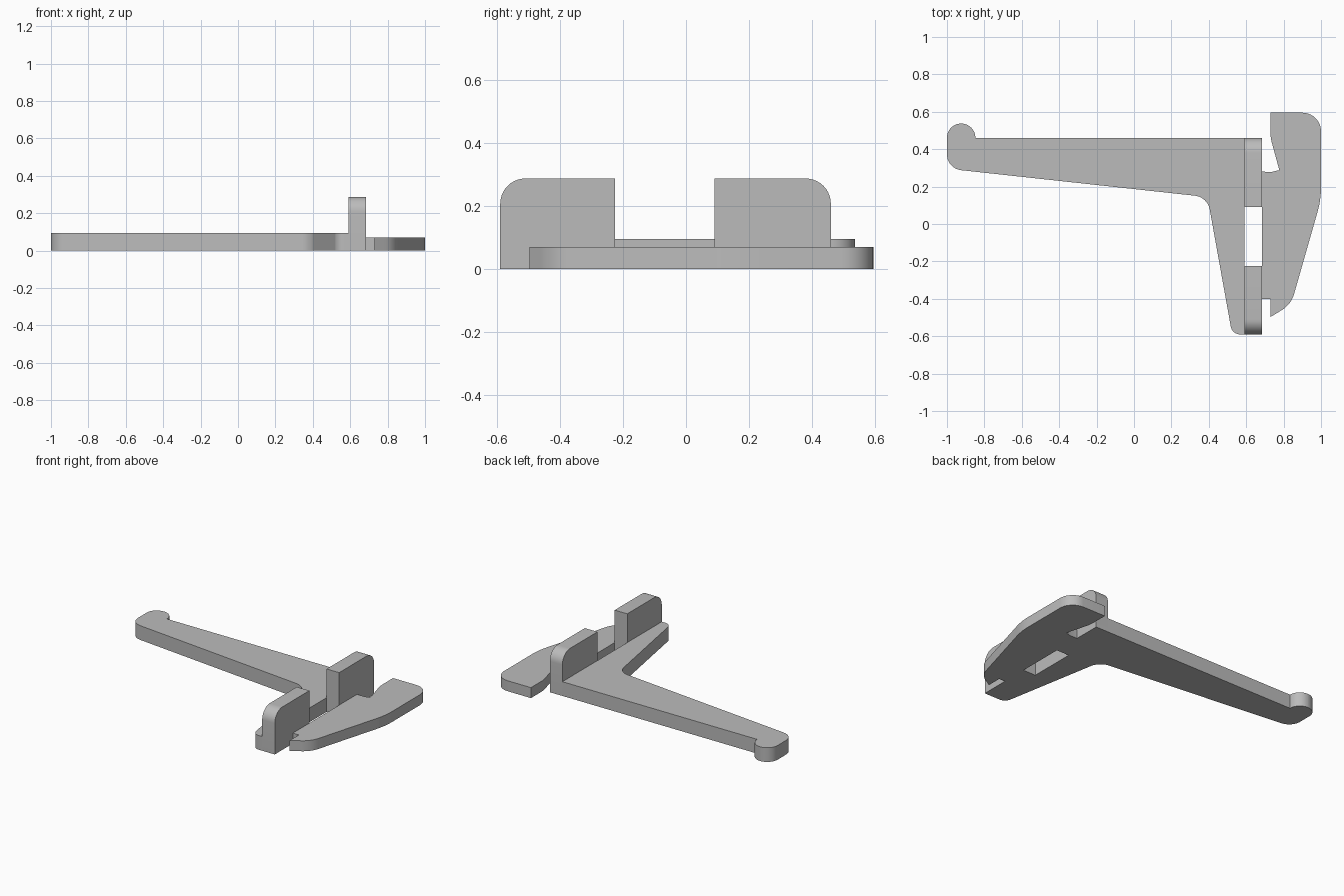
import bpy, bmesh, math
from mathutils import Vector

cube = bpy.data.objects.get("Cube")
if cube:
    bpy.data.objects.remove(cube, do_unlink=True)

grey = bpy.data.materials.new("plain grey")
grey.use_nodes = True
colour = (0.5, 0.5, 0.5, 1)
grey.diffuse_color = colour
grey.node_tree.nodes["Principled BSDF"].inputs["Base Color"].default_value = colour


def rounded(corners, steps=10):
    """Turn (u, v, radius) corners into an outline with filleted corners."""
    outline = []
    for i, (u, v, r) in enumerate(corners):
        p = Vector((u, v))
        if r == 0:
            outline.append(p)
            continue
        a = (Vector(corners[i - 1][:2]) - p).normalized()
        b = (Vector(corners[(i + 1) % len(corners)][:2]) - p).normalized()
        half = a.angle(b) / 2
        centre = p + (a + b).normalized() * r / math.sin(half)
        start = p + a * r / math.tan(half) - centre
        end = p + b * r / math.tan(half) - centre
        sweep = math.atan2(start.x * end.y - start.y * end.x, start.dot(end))
        for k in range(steps + 1):
            t = sweep * k / steps
            c, s = math.cos(t), math.sin(t)
            outline.append(centre + Vector((start.x * c - start.y * s,
                                            start.x * s + start.y * c)))
    return outline


def extruded(name, corners, place, depth):
    """Extrude a rounded outline; place maps (u, v) into 3D."""
    bm = bmesh.new()
    face = bm.faces.new([bm.verts.new(place(p)) for p in rounded(corners)])
    new = bmesh.ops.extrude_face_region(bm, geom=[face])["geom"]
    bmesh.ops.translate(bm, vec=depth,
                        verts=[g for g in new if isinstance(g, bmesh.types.BMVert)])
    bmesh.ops.recalc_face_normals(bm, faces=bm.faces)
    mesh = bpy.data.meshes.new(name)
    bm.to_mesh(mesh)
    bm.free()
    mesh.materials.append(grey)
    obj = bpy.data.objects.new(name, mesh)
    bpy.context.collection.objects.link(obj)
    bpy.ops.object.select_all(action='DESELECT')
    obj.select_set(True)
    bpy.context.view_layer.objects.active = obj
    bpy.ops.object.shade_smooth_by_angle(angle=math.radians(30))


def on_floor(p):
    return (p.x, p.y, 0)


IN, OUT = 0.592, 0.685          # x range of the upright tabs
BACK, FRONT = 0.46, -0.59       # outer ends of the tabs

# Long tapering arm with a knob at its end and a short leg
extruded("lever_arm", [
    (IN, BACK, 0), (-0.848, BACK, 0),
    (-0.848, 0.537, 0.0755), (-1, 0.537, 0.0755),
    (-1, 0.296, 0.085), (0.393, 0.144, 0.09),
    (0.525, FRONT, 0.05), (IN, FRONT, 0),
], on_floor, (0, 0, 0.095))

# Thinner hooked side plate
extruded("side_plate", [
    (OUT, 0.28, 0), (0.735, 0.278, 0), (0.777, 0.288, 0),
    (0.73, 0.46, 0.2), (0.73, 0.595, 0), (1, 0.595, 0.1),
    (1, 0.13, 0.5), (0.84, -0.43, 0.15), (0.73, -0.497, 0),
    (0.73, -0.4, 0), (OUT, -0.4, 0),
], on_floor, (0, 0, 0.07))

# Two upright tabs, rounded at their outer top corners
for name, outer, inner in (("back_tab", BACK, 0.09), ("front_tab", FRONT, -0.225)):
    extruded(name, [(inner, 0, 0), (inner, 0.287, 0),
                    (outer, 0.287, 0.08), (outer, 0, 0)],
             lambda p: (IN, p.x, p.y), (OUT - IN, 0, 0))
